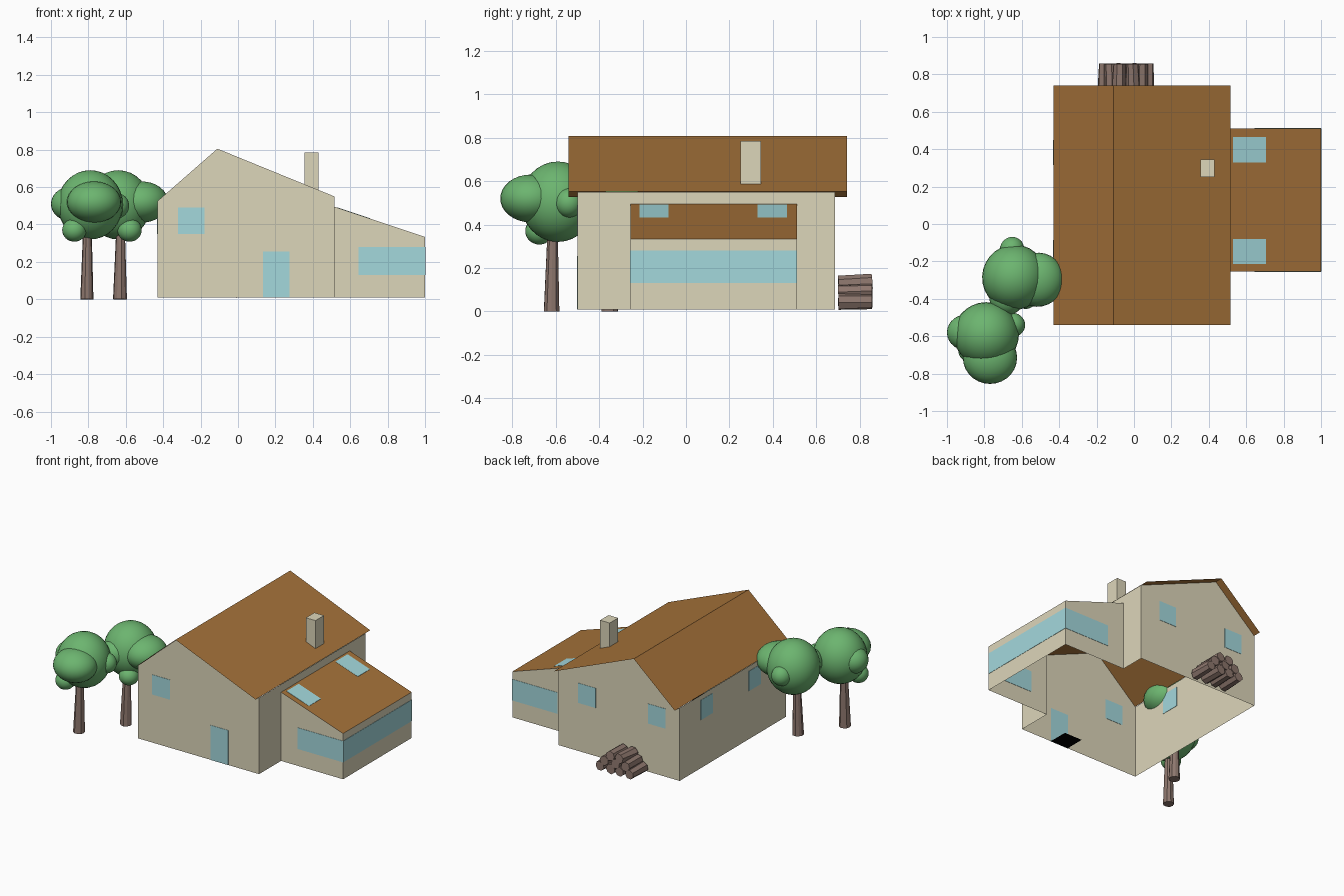
import bpy, bmesh, math, random
from mathutils import Matrix, Vector

if "Cube" in bpy.data.objects:
    bpy.data.objects.remove(bpy.data.objects["Cube"])

random.seed(4)


def mat(name, r, g, b):
    m = bpy.data.materials.new(name)
    m.diffuse_color = (r, g, b, 1)
    m.use_nodes = True
    m.node_tree.nodes["Principled BSDF"].inputs["Base Color"].default_value = m.diffuse_color
    return m


WALL = mat("plaster", .72, .67, .49)
ROOF = mat("roof_brown", .38, .17, .042)
GLASS = mat("glass_blue", .37, .69, .72)
LEAF = mat("leaf_green", .15, .46, .16)
BARK = mat("bark", .27, .185, .155)
DARK = mat("black", 0, 0, 0)


def finish(name, bm, material, smooth=False):
    me = bpy.data.meshes.new(name)
    for f in bm.faces:
        f.smooth = smooth
    bm.to_mesh(me)
    bm.free()
    me.materials.append(material)
    ob = bpy.data.objects.new(name, me)
    bpy.context.collection.objects.link(ob)
    return ob


def sheets(name, polys, material, weld=True):
    bm = bmesh.new()
    for p in polys:
        bm.faces.new([bm.verts.new(c) for c in p])
    if weld:
        bmesh.ops.remove_doubles(bm, verts=bm.verts, dist=1e-4)
        bmesh.ops.recalc_face_normals(bm, faces=bm.faces)
    return finish(name, bm, material)


def prism(name, profile, y0, y1, material):
    """Closed x-z profile extruded from y0 to y1."""
    bm = bmesh.new()
    f = bm.faces.new([bm.verts.new((x, y0, z)) for x, z in profile])
    ext = bmesh.ops.extrude_face_region(bm, geom=[f])
    bmesh.ops.translate(bm, vec=(0, y1 - y0, 0),
                        verts=[g for g in ext["geom"] if isinstance(g, bmesh.types.BMVert)])
    bmesh.ops.recalc_face_normals(bm, faces=bm.faces)
    return finish(name, bm, material)


def box(name, x0, x1, y0, y1, z0, z1, material):
    return prism(name, [(x0, z0), (x1, z0), (x1, z1), (x0, z1)], y0, y1, material)


# Key dimensions
L, R, W = -.43, .515, 1.0        # main left / right, wing right
F, B = -.5, .685                 # main front / back
WF, WB = -.255, .51              # wing front / back
Z0, ZL, ZP, ZR = .01, .525, .805, .55
PX = -.11                        # ridge x
WT, WE = .495, .333              # wing roof top / eave
T = .002                         # half thickness of panes

# Main walls: open underneath and open towards the wing
gable = [(L, Z0), (R, Z0), (R, ZR), (PX, ZP), (L, ZL)]
sheets("main_walls", [
    [(x, F, z) for x, z in gable],
    [(x, B, z) for x, z in gable],
    [(L, F, Z0), (L, B, Z0), (L, B, ZL), (L, F, ZL)],
    [(R, F, Z0), (R, WF, Z0), (R, WF, WT), (R, WB, WT), (R, WB, Z0),
     (R, B, Z0), (R, B, ZR), (R, F, ZR)],
], WALL)

# Wing walls
side = [(R, Z0), (W, Z0), (W, WE), (R, WT)]
sheets("wing_walls", [
    [(x, WF, z) for x, z in side],
    [(x, WB, z) for x, z in side],
    [(W, WF, Z0), (W, WB, Z0), (W, WB, WE), (W, WF, WE)],
], WALL)

# Thin roofs, the main one overhanging front and back
RF, RB = -.54, .74
e = .002
sheets("main_roof", [
    [(L, RF, ZL + e), (PX, RF, ZP + e), (PX, RB, ZP + e), (L, RB, ZL + e)][::-1],
    [(PX, RF, ZP + e), (R, RF, ZR + e), (R, RB, ZR + e), (PX, RB, ZP + e)],
], ROOF, weld=False)
sheets("wing_roof", [[(R, WF, WT), (W, WF, WE), (W, WB, WE), (R, WB, WT)]], ROOF, weld=False)

# Chimney, its foot following the slope
slope = lambda x: ZP + (x - PX) * (ZR - ZP) / (R - PX)
prism("chimney", [(.355, slope(.355)), (.43, slope(.43)), (.43, .785), (.355, .785)],
      .25, .345, WALL)

# Skylights
wz = lambda x, d: WT + (x - R) * (WE - WT) / (W - R) + d
for y in (-.215, .33):
    prism("skylight", [(.53, wz(.53, -T)), (.705, wz(.705, -T)), (.705, wz(.705, T)),
                       (.53, wz(.53, T))], y, y + .135, GLASS)

# Windows, door and mat
box("front_window", -.32, -.18, F - T, F + T, .35, .49, GLASS)
box("door", .135, .275, F - T, F + T, Z0, .255, GLASS)
for x in (-.32, .225):
    box("back_window", x, x + .137, B - T, B + T, .35, .49, GLASS)
for y in (-.22, .315):
    box("left_window", L - T, L + T, y, y + .135, .35, .49, GLASS)
for y in (WF, WB):
    box("wing_side_window", .645, W, y - T, y + T, .13, .28, GLASS)
box("wing_end_window", W - T, W + T, WF, WB, .13, .28, GLASS)
sheets("door_mat", [[(.135, F, Z0), (.275, F, Z0), (.275, F + .14, Z0), (.135, F + .14, Z0)]],
       DARK, weld=False)


def log(name, a, b, r0, r1, sides):
    """Tapered, slightly uneven log from a to b."""
    a, b = Vector(a), Vector(b)
    bm = bmesh.new()
    bmesh.ops.create_cone(bm, cap_ends=True, segments=sides, radius1=r0, radius2=r1,
                          depth=(b - a).length)
    turn = random.uniform(0, 6)
    for v in bm.verts:
        k = random.uniform(.92, 1.06)
        v.co.x *= k
        v.co.y *= k
    rot = (b - a).to_track_quat('Z', 'Y').to_matrix().to_4x4()
    bm.transform(Matrix.Translation((a + b) / 2) @ rot @ Matrix.Rotation(turn, 4, 'Z'))
    return finish(name, bm, BARK)


# Trees: the same crown of lobes, turned for the second tree
lobes = [((0, 0, .505), (.175, .172, .185)),
         ((-.11, .01, .51), (.1, .095, .09)),
         ((.02, -.125, .52), (.145, .14, .11)),
         ((.14, .05, .5), (.068, .065, .068)),
         ((-.085, -.085, .37), (.065, .065, .062))]
trees = [((-.79, -.59), 0, (-.808, -.62)), ((-.64, -.285), 75, (-.63, -.35))]
for (cx, cy), ang, (tx, ty) in trees:
    log("tree_trunk", (tx, ty, 0), (tx + .003, ty + .006, .36), .037, .024, 10)
    bm = bmesh.new()
    for c, s in lobes:
        m = (Matrix.Translation((cx, cy, 0)) @ Matrix.Rotation(math.radians(ang), 4, 'Z')
             @ Matrix.Translation(c) @ Matrix.Diagonal((*s, 1)))
        bmesh.ops.create_uvsphere(bm, u_segments=28, v_segments=16, radius=1, matrix=m)
    finish("tree_crown", bm, LEAF, smooth=True)

# Stacked firewood behind the back wall
for row, z in enumerate((.046, .093, .138)):
    n = 4 - row
    for i in range(n):
        x = -.042 + (i - (n - 1) / 2) * .077
        log("firewood", (x, .702, z - .006 * row), (x + random.uniform(-.006, .006), .857, z),
            .038, .034, 7)
